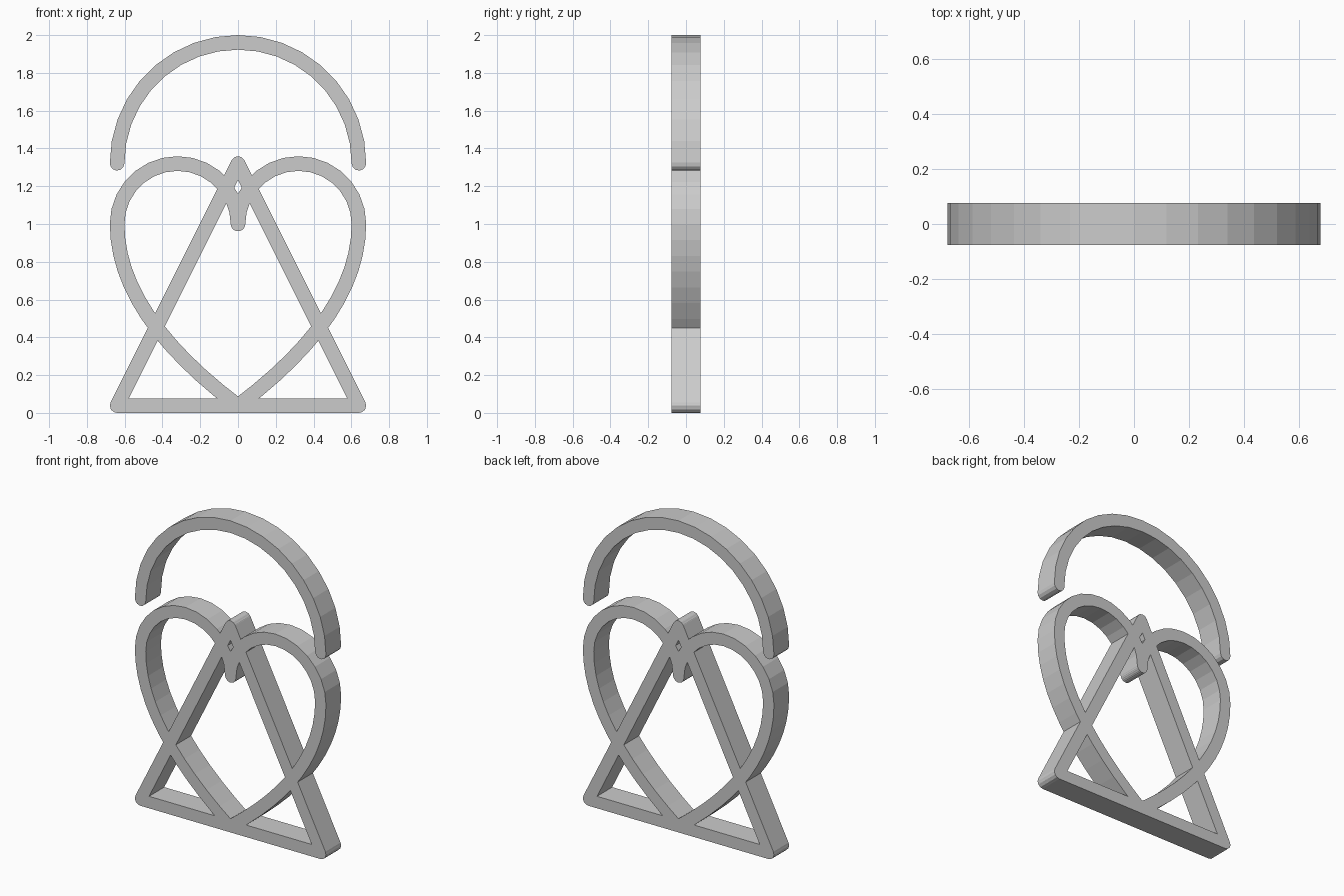
import bpy, bmesh, math
from mathutils import Vector
from mathutils.geometry import delaunay_2d_cdt

cube = bpy.data.objects.get("Cube")
if cube:
    bpy.data.objects.remove(cube, do_unlink=True)

HALF_WIDTH = 0.0385   # half the width of every band
HALF_DEPTH = 0.077    # half the thickness front to back

grey = bpy.data.materials.new("plain_grey")
grey.use_nodes = True
colour = (0.6, 0.6, 0.6, 1)
grey.diffuse_color = colour
grey.node_tree.nodes["Principled BSDF"].inputs["Base Color"].default_value = colour


def arc(cx, cz, radius, start, end, steps):
    angles = [math.radians(start + (end - start) * i / steps) for i in range(steps + 1)]
    return [Vector((cx + radius * math.cos(a), cz + radius * math.sin(a))) for a in angles]


def bend(a, b, c, steps):
    ts = [i / steps for i in range(steps + 1)]
    return [a * (1 - t) ** 2 + b * 2 * t * (1 - t) + c * t * t for t in ts]


def mirror(path):
    return [Vector((-p.x, p.y)) for p in path]


def band_outline(path, cap_steps=6):
    """Counter-clockwise outline of a round-ended band along a path."""
    def side(points):
        out = []
        dirs = [(q - p).normalized() for p, q in zip(points, points[1:])]
        for i, p in enumerate(points):
            before, after = dirs[max(i - 1, 0)], dirs[min(i, len(dirs) - 1)]
            d = (before + after).normalized()
            out.append(p + Vector((d.y, -d.x)) * HALF_WIDTH / d.dot(after))
        # round cap at the end of this side
        a = math.atan2(-dirs[-1].x, dirs[-1].y)
        for k in range(1, cap_steps):
            t = a + math.pi * k / cap_steps
            out.append(points[-1] + Vector((math.cos(t), math.sin(t))) * HALF_WIDTH)
        return out
    return side(path) + side(path[::-1])


def make_plate(name, paths):
    """Merge overlapping bands into one flat shape and give it thickness."""
    points, loops = [], []
    for path in paths:
        outline = band_outline(path)
        loops.append(list(range(len(points), len(points) + len(outline))))
        points += outline
    verts, _, faces, _, _, sources = delaunay_2d_cdt(points, [], loops, 0, 1e-5)
    bm = bmesh.new()
    bverts = [bm.verts.new((v.x, -HALF_DEPTH, v.y)) for v in verts]
    for face, source in zip(faces, sources):
        if source:
            bm.faces.new([bverts[i] for i in face])
    bmesh.ops.delete(bm, geom=[v for v in bm.verts if not v.link_faces], context='VERTS')
    result = bmesh.ops.extrude_face_region(bm, geom=bm.faces[:], use_keep_orig=True)
    moved = [g for g in result["geom"] if isinstance(g, bmesh.types.BMVert)]
    bmesh.ops.translate(bm, verts=moved, vec=(0, 2 * HALF_DEPTH, 0))
    bmesh.ops.recalc_face_normals(bm, faces=bm.faces[:])
    mesh = bpy.data.meshes.new(name)
    bm.to_mesh(mesh)
    bm.free()
    mesh.materials.append(grey)
    obj = bpy.data.objects.new(name, mesh)
    bpy.context.collection.objects.link(obj)
    return obj


# Centre lines
foot = Vector((0, HALF_WIDTH))
corner = Vector((0.64, HALF_WIDTH))
apex = Vector((0, 1.32))
shoulder = Vector((0.64, 1.0))

# Heart half: round lobe, then a curve down to the point
lobe = arc(0.32, 1.0, 0.32, 180, 0, 14)
heart_half = lobe + bend(shoulder, Vector((0.64, 0.52)), foot, 12)[1:]
leg = [apex, corner]
base = [mirror([corner])[0], corner]

# Heart and triangle are joined; the arch floats above
make_plate("heart_and_triangle", [heart_half, mirror(heart_half), leg, mirror(leg), base])
make_plate("top_arch", [arc(0, 1.3215, 0.64, 0, 180, 18)])
